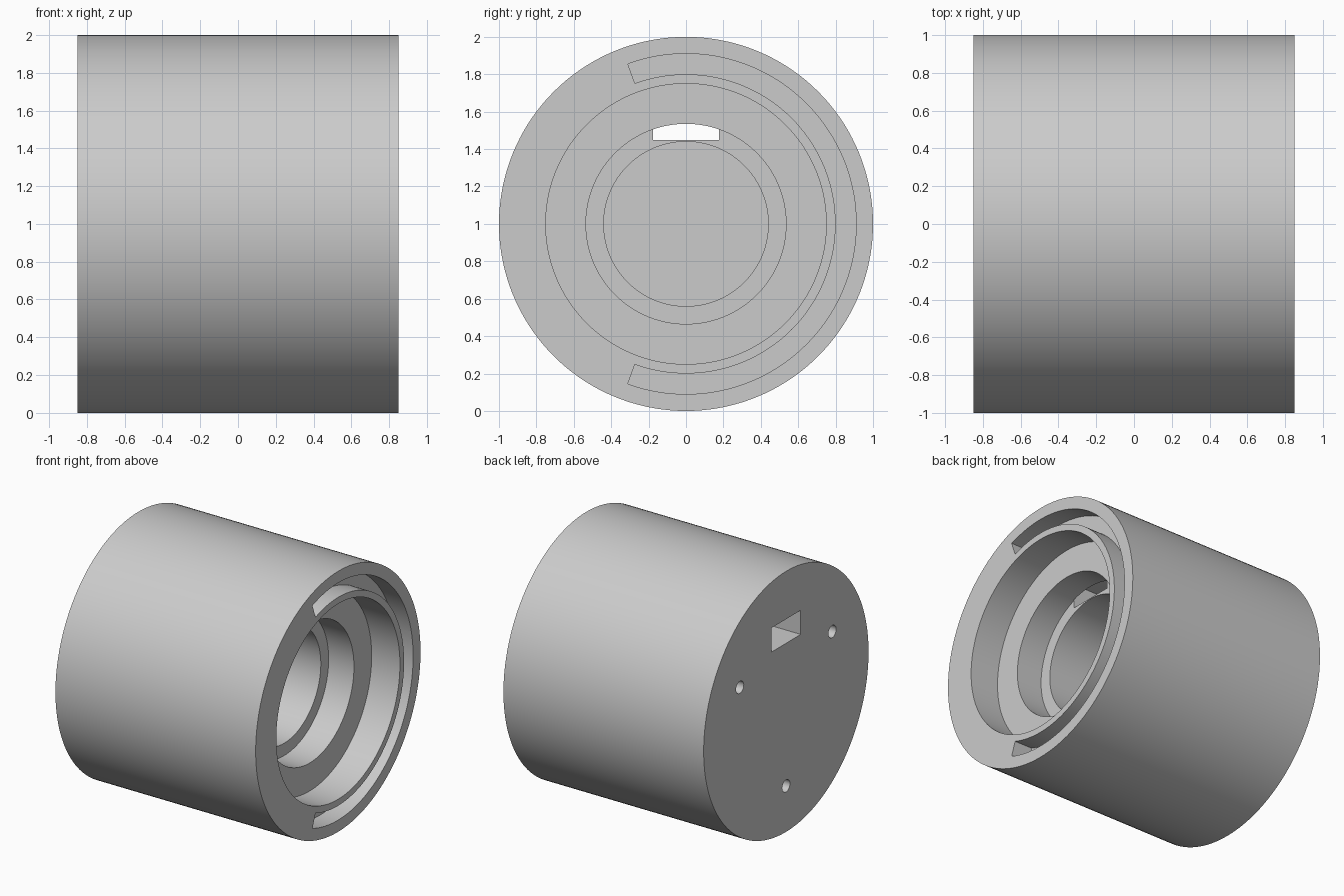
import bpy, bmesh
from math import sin, cos, radians, pi
from mathutils import Matrix, Vector

old = bpy.data.objects.get("Cube")
if old:
    bpy.data.objects.remove(old, do_unlink=True)

HALF = 0.85          # half length along x
CENTRE = Vector((0, 0, 1))

grey = bpy.data.materials.new("plain_grey")
grey.use_nodes = True
colour = (0.6, 0.6, 0.6, 1)
grey.diffuse_color = colour
grey.node_tree.nodes["Principled BSDF"].inputs["Base Color"].default_value = colour


def make_object(name, bm):
    bmesh.ops.recalc_face_normals(bm, faces=bm.faces)
    mesh = bpy.data.meshes.new(name)
    bm.to_mesh(mesh)
    bm.free()
    mesh.materials.append(grey)
    obj = bpy.data.objects.new(name, mesh)
    bpy.context.collection.objects.link(obj)
    return obj


def lathe(name, profile, steps, start=0.0, sweep=2 * pi, closed=False):
    """Turn (x, radius) points round the x axis; angle 0 is +y."""
    bm = bmesh.new()
    full = sweep > 6.28
    rings = []
    for i in range(steps if full else steps + 1):
        a = start + sweep * i / steps
        rings.append([bm.verts.new(CENTRE + Vector((x, r * cos(a), r * sin(a))))
                      for x, r in profile])
    n = len(profile)
    for i in range(steps):
        p, q = rings[i], rings[(i + 1) % len(rings)]
        for j in range(n if closed else n - 1):
            k = (j + 1) % n
            bm.faces.new((p[j], p[k], q[k], q[j]))
    if full:
        # flat discs at both ends of the profile
        bm.faces.new([ring[0] for ring in rings])
        bm.faces.new([ring[-1] for ring in rings])
    else:
        bm.faces.new(rings[0])
        bm.faces.new(rings[-1])
    return make_object(name, bm)


def cut(target, cutter):
    mod = target.modifiers.new("cut", 'BOOLEAN')
    mod.operation = 'DIFFERENCE'
    mod.solver = 'EXACT'
    mod.object = cutter
    bpy.context.view_layer.objects.active = target
    bpy.ops.object.modifier_apply(modifier=mod.name)
    bpy.data.objects.remove(cutter, do_unlink=True)


# Body with stepped bore open towards +x
body = lathe("housing", [
    (-HALF, 1.0), (HALF, 1.0),
    (HALF, 0.75), (HALF - 0.24, 0.75),
    (HALF - 0.24, 0.535), (HALF - 0.455, 0.535),
    (HALF - 0.455, 0.44), (-HALF + 0.2, 0.44)], 144)

# Curved groove in the open rim
cut(body, lathe("groove_cutter", [
    (HALF - 0.15, 0.80), (HALF + 0.05, 0.80),
    (HALF + 0.05, 0.91), (HALF - 0.15, 0.91)],
    88, radians(-110), radians(220), closed=True))

# Cable slot from the closed end through to the inner ledge
x0, x1 = -HALF - 0.05, HALF - 0.45
bm = bmesh.new()
bmesh.ops.create_cube(bm, size=1, matrix=Matrix.Translation(((x0 + x1) / 2, 0, 1.54))
                      @ Matrix.Diagonal((x1 - x0, 0.355, 0.185, 1)))
cut(body, make_object("slot_cutter", bm))

# Three blind screw holes in the closed end
for angle in (30, 150, 270):
    a = radians(angle)
    bm = bmesh.new()
    spot = CENTRE + Vector((-HALF, 0.647 * cos(a), 0.647 * sin(a)))
    bmesh.ops.create_cone(bm, cap_ends=True, segments=32, radius1=0.047, radius2=0.047,
                          depth=0.5, matrix=Matrix.Translation(spot)
                          @ Matrix.Rotation(pi / 2, 4, 'Y'))
    cut(body, make_object("hole_cutter", bm))

# Smooth round walls, crisp edges
bpy.ops.object.select_all(action='DESELECT')
body.select_set(True)
bpy.context.view_layer.objects.active = body
bpy.ops.object.shade_smooth_by_angle(angle=radians(30))
